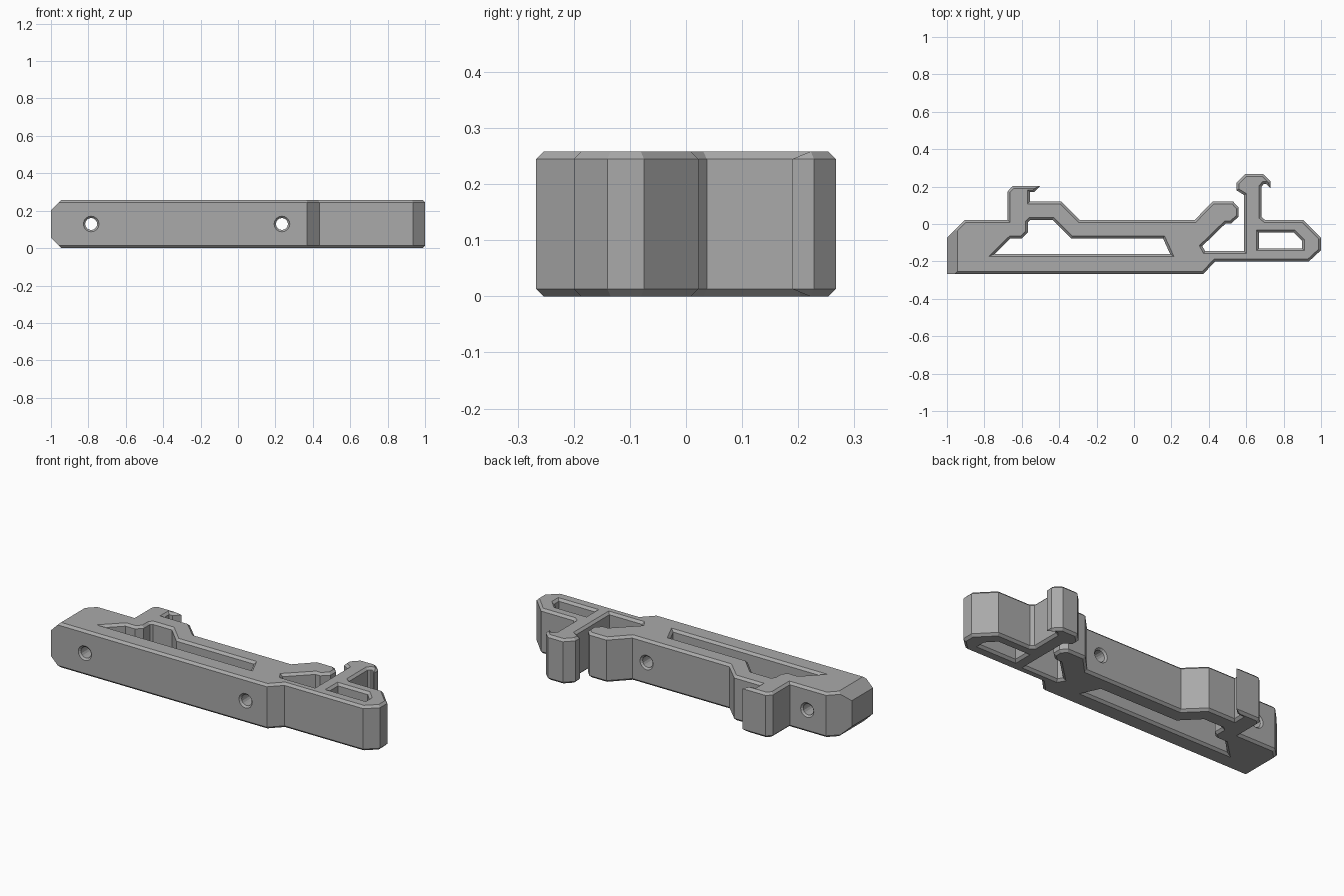
import bpy, bmesh, math
from mathutils import Vector

if "Cube" in bpy.data.objects:
    bpy.data.objects.remove(bpy.data.objects["Cube"], do_unlink=True)

HEIGHT, CHAMFER, END_CHAMFER = .258, .013, .055
FRONT, BACK = -.267, .022

grey = bpy.data.materials.new("plain grey plastic")
grey.use_nodes = True
colour = (.4, .4, .4, 1)
grey.diffuse_color = colour
grey.node_tree.nodes["Principled BSDF"].inputs["Base Color"].default_value = colour

# Clip outline: front edge, right nose, spring stem and hook, gap, arm, left hook
outline = [
    (-1, FRONT), (.37, FRONT), (.435, -.2), (.935, -.2), (1, -.14), (1, -.075),
    (.905, BACK), (.7, BACK), (.682, .037),
    (.682, .2), (.695, .215), (.705, .215), (.73, .19), (.73, .228), (.69, .267),
    (.595, .267), (.548, .22), (.548, .18), (.588, .155),
    (.588, -.145), (.38, -.145), (.365, -.118), (.49, .003), (.52, .003),
    (.56, .04), (.56, .088), (.53, .12), (.42, .12), (.325, BACK),
    (-.29, BACK), (-.39, .12), (-.557, .12), (-.557, .17), (-.535, .17),
    (-.5, .203), (-.648, .203), (-.675, .175), (-.675, BACK),
    (-.905, BACK), (-1, -.075)]
long_window = [
    (-.745, -.16), (.193, -.16), (.155, -.077), (-.337, -.077), (-.435, BACK),
    (-.555, BACK), (-.567, .01), (-.567, -.045), (-.6, -.077), (-.66, -.077)]
nose_window = [(.667, -.13), (.898, -.13), (.898, -.09), (.855, -.045), (.667, -.045)]


def add_loop(curve, points):
    spline = curve.splines.new("POLY")
    spline.points.add(len(points) - 1)
    for p, (x, y) in zip(spline.points, points):
        p.co = (x, y, 0, 1)
    spline.use_cyclic_u = True


def evaluated_mesh(obj):
    graph = bpy.context.evaluated_depsgraph_get()
    graph.update()
    return bpy.data.meshes.new_from_object(obj.evaluated_get(graph))


def link(name, mesh):
    obj = bpy.data.objects.new(name, mesh)
    bpy.context.collection.objects.link(obj)
    return obj


# Extruded body with chamfered rims, keeping the outline at full size
curve = bpy.data.curves.new("clip_profile", "CURVE")
curve.dimensions = "2D"
curve.fill_mode = "BOTH"
curve.extrude = HEIGHT / 2 - CHAMFER
curve.bevel_depth = CHAMFER
curve.bevel_resolution = 0
curve.offset = -CHAMFER
for loop in (outline, long_window, nose_window):
    add_loop(curve, loop)
profile = link("clip_profile", curve)
mesh = evaluated_mesh(profile)
bpy.data.objects.remove(profile, do_unlink=True)

# Weld the body, then slice the big chamfers on the left end
bm = bmesh.new()
bm.from_mesh(mesh)
bmesh.ops.translate(bm, vec=(0, 0, HEIGHT / 2), verts=bm.verts)
bmesh.ops.remove_doubles(bm, verts=bm.verts, dist=.0003)
for z, side in ((0, -1), (HEIGHT, 1)):
    cut = bmesh.ops.bisect_plane(
        bm, geom=bm.verts[:] + bm.edges[:] + bm.faces[:],
        plane_co=(END_CHAMFER - 1, 0, z), plane_no=(-1, 0, side), clear_outer=True)
    edges = [e for e in cut["geom_cut"] if isinstance(e, bmesh.types.BMEdge)]
    bmesh.ops.holes_fill(bm, edges=edges, sides=0)
bmesh.ops.recalc_face_normals(bm, faces=bm.faces)
bm.to_mesh(mesh)
bm.free()
clip = link("rail_clip_body", mesh)

# Countersunk screw holes running front to back
bm = bmesh.new()
profile_steps = [(FRONT - .01, .052), (FRONT + .01, .032),
                 (BACK - .01, .032), (BACK + .01, .052)]
SIDES = 16
for hole_x in (-.785, .235):
    rings = []
    for y, r in profile_steps:
        angles = [2 * math.pi * i / SIDES for i in range(SIDES)]
        rings.append([bm.verts.new(Vector((hole_x + r * math.cos(a), y,
                                           HEIGHT / 2 + r * math.sin(a)))) for a in angles])
    for a, b in zip(rings, rings[1:]):
        for i in range(SIDES):
            j = (i + 1) % SIDES
            bm.faces.new((a[i], a[j], b[j], b[i]))
    bm.faces.new(rings[0])
    bm.faces.new(rings[-1])
bmesh.ops.recalc_face_normals(bm, faces=bm.faces)
cutter_mesh = bpy.data.meshes.new("screw_hole_cutter")
bm.to_mesh(cutter_mesh)
bm.free()
cutter = link("screw_hole_cutter", cutter_mesh)
cutter.hide_render = True

drill = clip.modifiers.new("screw_holes", "BOOLEAN")
drill.operation = "DIFFERENCE"
drill.solver = "EXACT"
drill.object = cutter
clip.data = evaluated_mesh(clip)
clip.modifiers.clear()
bpy.data.objects.remove(cutter, do_unlink=True)

clip.data.materials.clear()
clip.data.materials.append(grey)
for poly in clip.data.polygons:
    poly.material_index = 0
    poly.use_smooth = False
